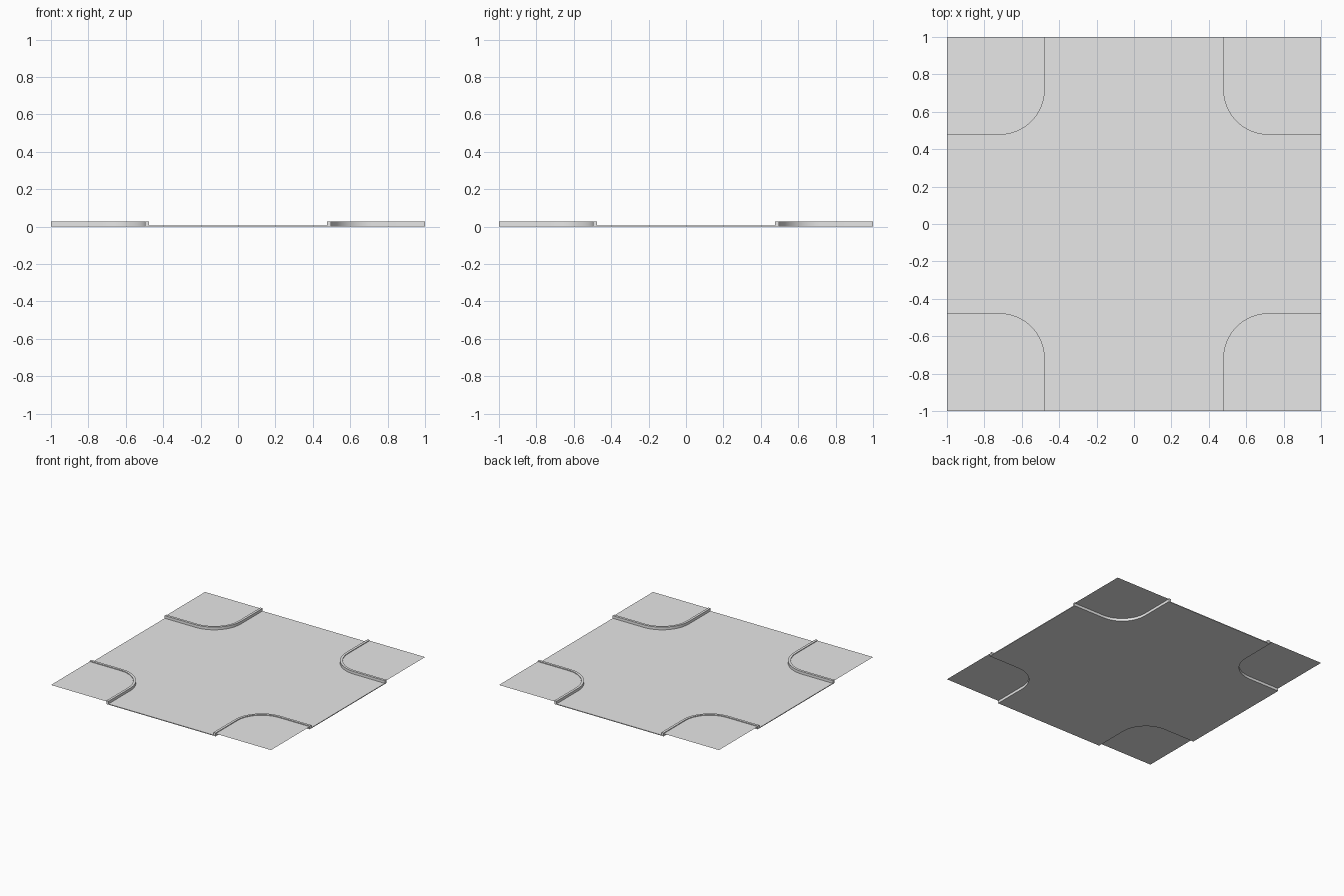
import bpy
import bmesh
import math
from mathutils import Matrix, Vector

cube = bpy.data.objects.get("Cube")
if cube:
    bpy.data.objects.remove(cube, do_unlink=True)

HALF = 1.0           # half size of the tile
ROAD_EDGE = 0.477    # road side of the curb
CURB_WIDTH = 0.02
ARC_CENTRE = 0.72
ROAD_TOP = 0.006
CURB_TOP = 0.028
PAVING_Z = 0.022
STEPS = 16

grey = bpy.data.materials.new("plain_grey")
grey.use_nodes = True
grey.diffuse_color = (0.8, 0.8, 0.8, 1)
grey.node_tree.nodes["Principled BSDF"].inputs["Base Color"].default_value = (0.8, 0.8, 0.8, 1)


def corner_path(inset, turn):
    """Rounded corner line, from one tile edge to the next, turned by quarters."""
    radius = ARC_CENTRE - inset
    points = [Vector((HALF, inset, 0))]
    for i in range(STEPS + 1):
        a = math.radians(270 - 90 * i / STEPS)
        points.append(Vector((ARC_CENTRE + radius * math.cos(a),
                              ARC_CENTRE + radius * math.sin(a), 0)))
    points.append(Vector((inset, HALF, 0)))
    spin = Matrix.Rotation(turn * math.pi / 2, 3, 'Z')
    return [spin @ p for p in points]


def build(name, outline, bottom, height=0):
    """Flat outline at a given height, pulled up into a slab if height is set."""
    bm = bmesh.new()
    face = bm.faces.new([bm.verts.new((p.x, p.y, bottom)) for p in outline])
    face.normal_update()
    if face.normal.z < 0:
        face.normal_flip()
    if height:
        grown = bmesh.ops.extrude_face_region(bm, geom=[face], use_keep_orig=True)
        top = [v for v in grown["geom"] if isinstance(v, bmesh.types.BMVert)]
        bmesh.ops.translate(bm, verts=top, vec=(0, 0, height))
        bmesh.ops.recalc_face_normals(bm, faces=bm.faces[:])
    mesh = bpy.data.meshes.new(name)
    bm.to_mesh(mesh)
    bm.free()
    mesh.materials.append(grey)
    obj = bpy.data.objects.new(name, mesh)
    bpy.context.collection.objects.link(obj)
    bpy.ops.object.select_all(action='DESELECT')
    obj.select_set(True)
    bpy.context.view_layer.objects.active = obj
    bpy.ops.object.shade_smooth_by_angle(angle=math.radians(30))
    return obj


# Crossing road: one thin slab with four rounded corners cut away
road_outline = [p for turn in range(4) for p in corner_path(ROAD_EDGE, turn)]
build("road", road_outline, 0, ROAD_TOP)

# Each corner has a raised curb and a thin paving sheet, open underneath
corners = ["back_left", "back_right", "front_right", "front_left"]
for turn, place in enumerate(corners):
    outer = corner_path(ROAD_EDGE, turn)
    inner = corner_path(ROAD_EDGE + CURB_WIDTH, turn)
    build("curb_" + place, outer + inner[::-1], 0, CURB_TOP)
    tip = Matrix.Rotation(turn * math.pi / 2, 3, 'Z') @ Vector((HALF, HALF, 0))
    build("paving_" + place, inner + [tip], PAVING_Z)
